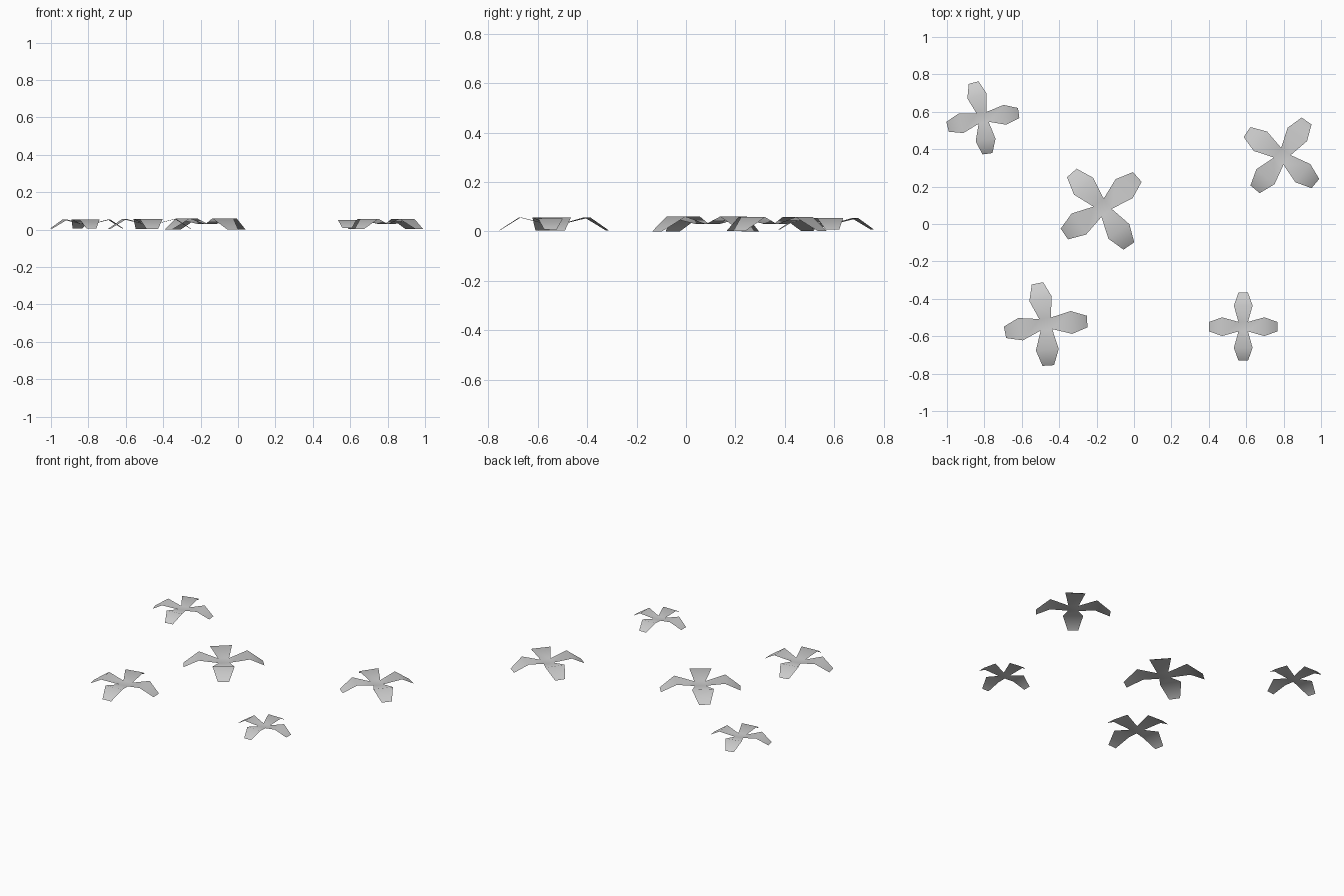
import bpy
import bmesh
from math import radians, cos, sin

cube = bpy.data.objects.get("Cube")
if cube:
    bpy.data.objects.remove(cube)

# Single pale grey leaf colour
grey = bpy.data.materials.new("pale_grey")
grey.use_nodes = True
COLOUR = (0.6, 0.6, 0.6, 1)
grey.diffuse_color = COLOUR
grey.node_tree.nodes["Principled BSDF"].inputs["Base Color"].default_value = COLOUR

MID_Z = 0.031
# Leaf sections: distance out, half width, height (fractions of the reach)
SECTIONS = [(0.14, 0.14, -0.005), (0.62, 0.275, 0.117), (1.0, 0.14, -0.125)]
# Which way each leaf swings sideways
SWING = (-1, 1, 1, -1)


def make_plant(name, x, y, reach, turn, swing):
    """Four arched leaves around a small square heart."""
    bm = bmesh.new()
    heart = []
    for i, side in enumerate(SWING):
        rows = []
        for n, (r, w, h) in enumerate(SECTIONS):
            a = radians(90 * i + (side * swing if n else 0))
            rows.append([bm.verts.new((reach * (r * cos(a) - s * w * sin(a)),
                                       reach * (r * sin(a) + s * w * cos(a)),
                                       reach * h)) for s in (-1, 1)])
        for (p, q), (s, t) in zip(rows, rows[1:]):
            bm.faces.new((p, s, t, q))
        heart.append(rows[0][0])
    bm.faces.new(heart)
    bmesh.ops.remove_doubles(bm, verts=bm.verts, dist=0.0005)
    bmesh.ops.recalc_face_normals(bm, faces=bm.faces)
    # Leaves are open sheets: keep the lit side upward
    if sum(f.normal.z for f in bm.faces) < 0:
        bmesh.ops.reverse_faces(bm, faces=bm.faces)
    for f in bm.faces:
        f.smooth = True
    mesh = bpy.data.meshes.new(name)
    bm.to_mesh(mesh)
    bm.free()
    mesh.materials.append(grey)
    obj = bpy.data.objects.new(name, mesh)
    obj.location = (x, y, MID_Z)
    obj.rotation_euler.z = radians(turn)
    bpy.context.collection.objects.link(obj)


# Scattered plants: position, reach, turn, sideways swing of the leaves
make_plant("plant_centre", -0.168, 0.087, 0.248, -52, 3.5)
make_plant("plant_back_right", -0.809, 0.568, 0.194, 11, 3.5)
make_plant("plant_front_right", -0.472, -0.535, 0.222, 7.5, 4)
make_plant("plant_back_left", 0.793, 0.362, 0.229, -37, 2.5)
make_plant("plant_front_left", 0.584, -0.549, 0.182, 0, 0)
